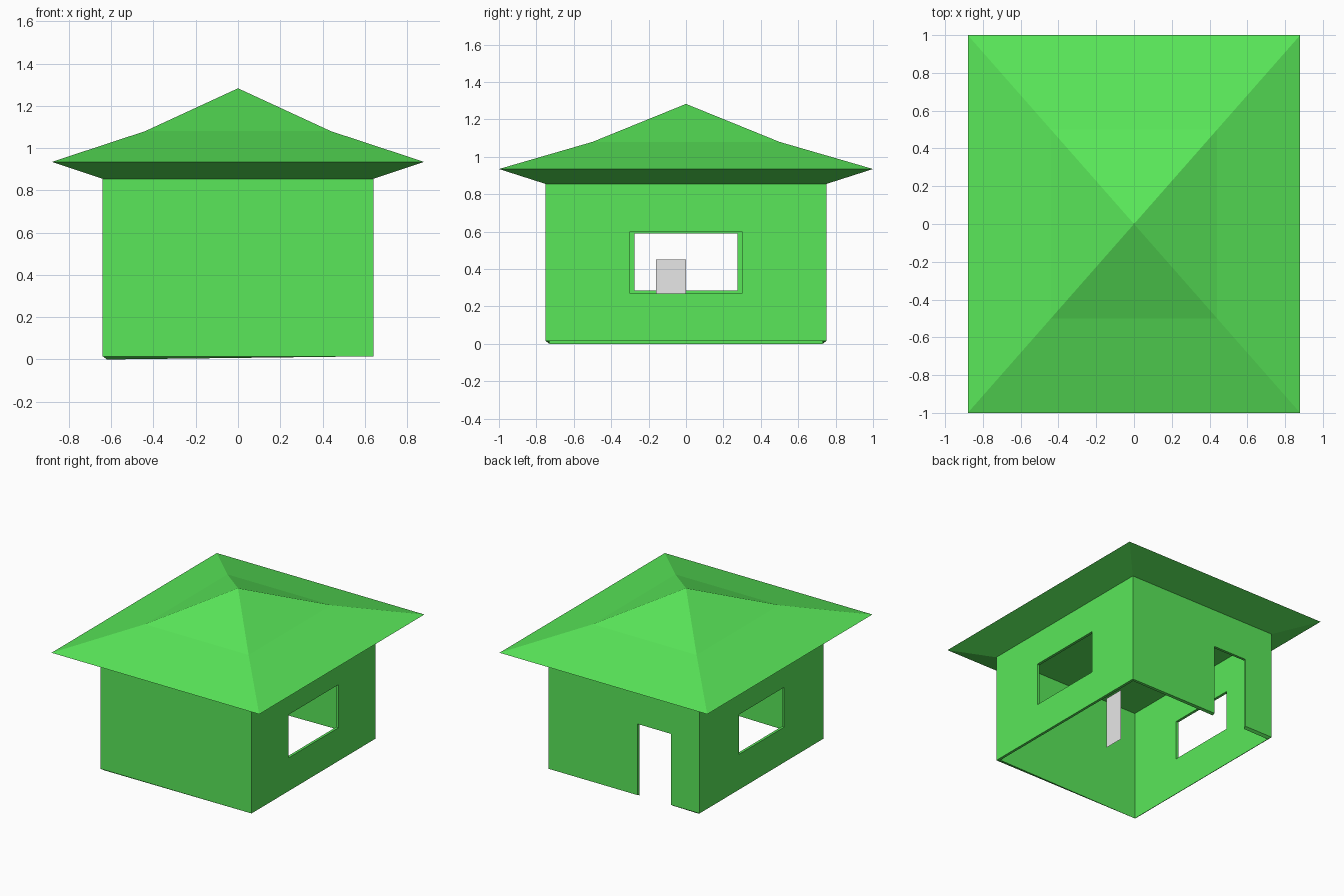
import bpy, bmesh

cube = bpy.data.objects.get("Cube")
if cube:
    bpy.data.objects.remove(cube, do_unlink=True)


def material(name, rgb):
    m = bpy.data.materials.new(name)
    m.use_nodes = True
    color = (*rgb, 1)
    m.diffuse_color = color
    m.node_tree.nodes["Principled BSDF"].inputs["Base Color"].default_value = color
    return m


green = material("green", (0.1, 0.8, 0.1))
grey = material("light grey", (0.8, 0.8, 0.8))


def make_object(name, bm, mat, solid=True):
    if solid:
        bmesh.ops.recalc_face_normals(bm, faces=bm.faces)
    me = bpy.data.meshes.new(name)
    bm.to_mesh(me)
    bm.free()
    me.materials.append(mat)
    ob = bpy.data.objects.new(name, me)
    bpy.context.collection.objects.link(ob)
    return ob


def ring(bm, hx, hy, z_left, z_right):
    """Four corners of a rectangle, with its own height on each x side."""
    return [bm.verts.new((sx * hx, sy * hy, z_right if sx > 0 else z_left))
            for sx, sy in ((-1, -1), (1, -1), (1, 1), (-1, 1))]


def bridge(bm, a, b):
    for i in range(4):
        j = (i + 1) % 4
        bm.faces.new((a[i], a[j], b[j], b[i]))


def box(name, lo, hi):
    bm = bmesh.new()
    bmesh.ops.create_cube(bm, size=1)
    for v in bm.verts:
        v.co = [(l + h) / 2 + c * (h - l) for c, l, h in zip(v.co, lo, hi)]
    return make_object(name, bm, green)


WX, WY, TOP, THICK, FOOT = 0.64, 0.75, 0.855, 0.02, 0.015

# Walls: a hollow rectangular shell, open underneath, with a slanted foot
bm = bmesh.new()
ix, iy = WX - THICK, WY - THICK
loops = [ring(bm, WX, WY, FOOT, FOOT), ring(bm, WX, WY, TOP, TOP),
         ring(bm, ix, iy, TOP, TOP), ring(bm, ix, iy, 0, FOOT)]
for k in range(4):
    bridge(bm, loops[k], loops[(k + 1) % 4])
walls = make_object("walls", bm, green)

# Openings: a window in each side wall and a doorway in the back wall
cutters = [
    box("left_window_cutter", (0.5, -0.3, 0.27), (0.8, 0.3, 0.6)),
    box("right_window_cutter", (-0.8, -0.275, 0.285), (-0.5, 0.275, 0.59)),
    box("doorway_cutter", (-0.4, 0.6, -0.2), (-0.115, 0.9, 0.56)),
]
bpy.context.view_layer.objects.active = walls
for c in cutters:
    mod = walls.modifiers.new(c.name, "BOOLEAN")
    mod.operation = "DIFFERENCE"
    mod.solver = "EXACT"
    mod.object = c
    bpy.ops.object.modifier_apply(modifier=mod.name)
for c in cutters:
    bpy.data.objects.remove(c, do_unlink=True)

# Roof: sloped soffit, shallow eaves, steeper peak, closed by the ceiling
bm = bmesh.new()
base = ring(bm, WX, WY, TOP, TOP)
eave = ring(bm, 0.88, 1.0, 0.935, 0.935)
bend = ring(bm, 0.44, 0.5, 1.08, 1.08)
bridge(bm, base, eave)
bridge(bm, eave, bend)
bm.faces.new(base)
apex = bm.verts.new((0, 0, 1.283))
for i in range(4):
    bm.faces.new((bend[i], bend[(i + 1) % 4], apex))
make_object("roof", bm, green)

# Thin upright panel standing inside the room
bm = bmesh.new()
bm.faces.new([bm.verts.new((0.12, y, z)) for y, z in
              ((-0.16, 0.05), (0, 0.05), (0, 0.45), (-0.16, 0.45))])
make_object("inner_panel", bm, grey, solid=False)
